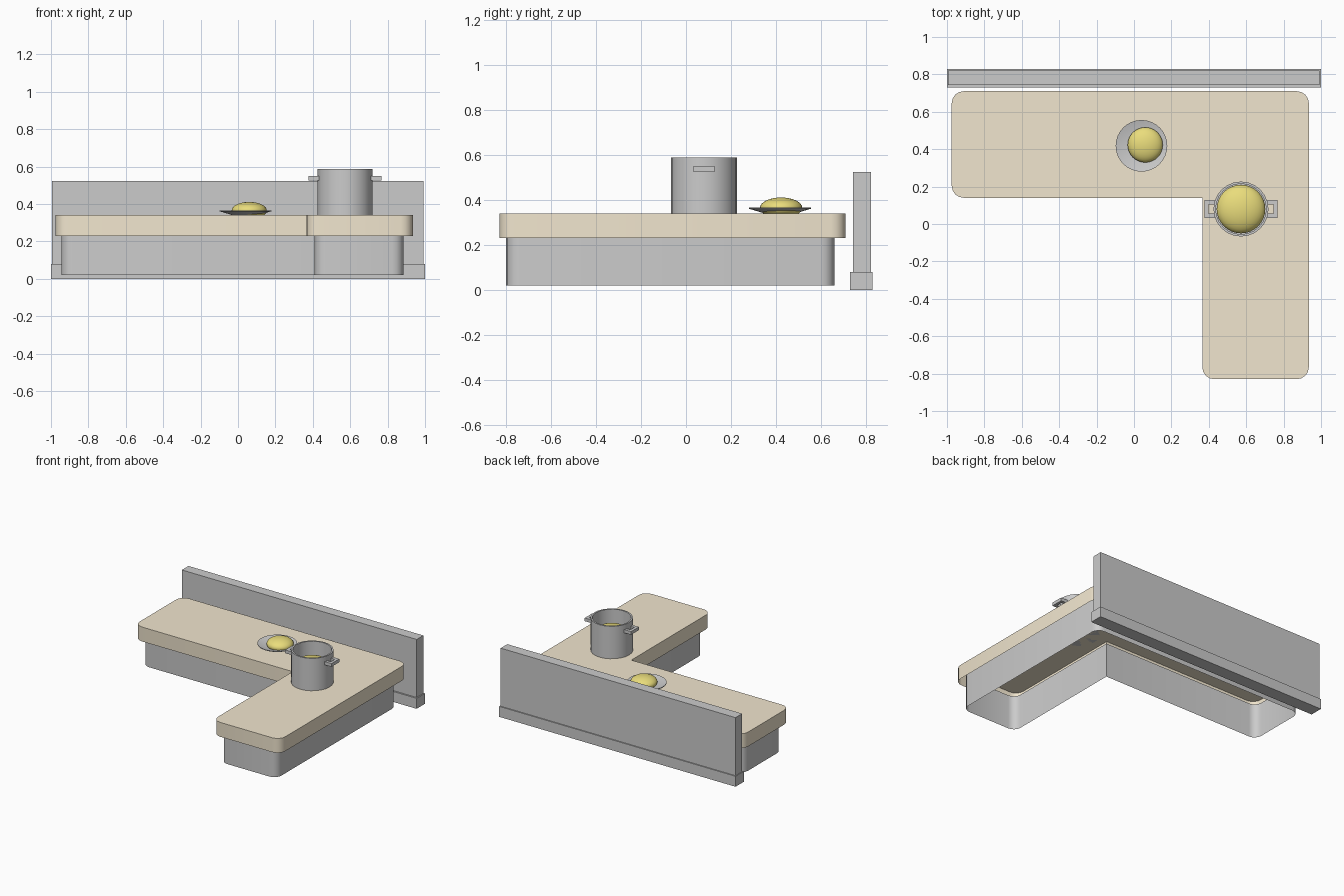
import bpy, bmesh, math
from mathutils import Matrix

if "Cube" in bpy.data.objects:
    bpy.data.objects.remove(bpy.data.objects["Cube"])


def material(name, rgb):
    m = bpy.data.materials.new(name)
    m.diffuse_color = (*rgb, 1)
    m.use_nodes = True
    m.node_tree.nodes["Principled BSDF"].inputs["Base Color"].default_value = m.diffuse_color
    return m


TAN = material("tan_top", (0.88, 0.79, 0.62))
YELLOW = material("yellow_food", (0.82, 0.72, 0.2))


def finish(name, bm, mat=None, smooth=False):
    me = bpy.data.meshes.new(name)
    bm.to_mesh(me)
    bm.free()
    ob = bpy.data.objects.new(name, me)
    bpy.context.collection.objects.link(ob)
    if mat:
        me.materials.append(mat)
    if smooth:
        bpy.ops.object.select_all(action='DESELECT')
        ob.select_set(True)
        bpy.context.view_layer.objects.active = ob
        bpy.ops.object.shade_smooth_by_angle(angle=math.radians(35))
    return ob


def add_box(bm, x0, x1, y0, y1, z0, z1):
    m = Matrix.Translation(((x0 + x1) / 2, (y0 + y1) / 2, (z0 + z1) / 2))
    m = m @ Matrix.Diagonal((x1 - x0, y1 - y0, z1 - z0, 1))
    bmesh.ops.create_cube(bm, size=1, matrix=m)


def box(name, *dims):
    bm = bmesh.new()
    add_box(bm, *dims)
    return finish(name, bm)


def l_shell(name, x0, xi, x1, y0, yi, y1, z0, z1, radius, cap, mat=None):
    """L-shaped wall open underneath; outer corners rounded, inner one sharp."""
    bm = bmesh.new()
    pts = [(x0, yi), (xi, yi), (xi, y0), (x1, y0), (x1, y1), (x0, y1)]
    vs = [bm.verts.new((x, y, z1)) for x, y in pts]
    bm.faces.new(vs)
    bmesh.ops.bevel(bm, geom=[v for i, v in enumerate(vs) if i != 1], offset=radius,
                    segments=4, profile=0.5, affect='VERTICES')
    top = bm.faces[:]
    ext = bmesh.ops.extrude_edge_only(bm, edges=bm.edges[:])
    for v in ext["geom"]:
        if isinstance(v, bmesh.types.BMVert):
            v.co.z = z0
    bmesh.ops.recalc_face_normals(bm, faces=bm.faces[:])
    if not cap:
        bmesh.ops.delete(bm, geom=top, context='FACES_ONLY')
    return finish(name, bm, mat, True)


def lathe(name, profile, cx, cy, steps):
    bm = bmesh.new()
    vs = [bm.verts.new((cx + r, cy, z)) for r, z in profile]
    es = [bm.edges.new(p) for p in zip(vs, vs[1:])]
    bmesh.ops.spin(bm, geom=vs + es, cent=(cx, cy, 0), axis=(0, 0, 1),
                   angle=2 * math.pi, steps=steps)
    bmesh.ops.remove_doubles(bm, verts=bm.verts[:], dist=1e-4)
    bmesh.ops.recalc_face_normals(bm, faces=bm.faces[:])
    return finish(name, bm, None, True)


def food(name, x, y, z, r, h):
    bm = bmesh.new()
    m = Matrix.Translation((x, y, z)) @ Matrix.Diagonal((r, r, h, 1))
    bmesh.ops.create_uvsphere(bm, u_segments=32, v_segments=16, radius=1, matrix=m)
    return finish(name, bm, YELLOW, True)


# Back wall and its skirting
box("back_wall", -0.995, 0.992, 0.742, 0.822, 0.005, 0.524)
box("skirting_board", -1, 1, 0.73, 0.83, 0, 0.08)

# Counter: base shell reaching up into the open-bottomed worktop
l_shell("counter_base", -0.945, 0.41, 0.885, -0.80, 0.19, 0.66, 0.02, 0.285, 0.06, False)
l_shell("worktop", -0.975, 0.365, 0.935, -0.83, 0.14, 0.71, 0.23, 0.34, 0.065, True, TAN)

# Plate with food
lathe("plate", [(0, 0.342), (0.075, 0.342), (0.138, 0.361), (0.138, 0.366),
                (0.075, 0.350), (0, 0.350)], 0.04, 0.418, 32)
food("plate_food", 0.06, 0.423, 0.365, 0.094, 0.046)

# Cooking pot with food
PX, PY = 0.572, 0.08
lathe("pot", [(0, 0.34), (0.147, 0.34), (0.147, 0.588), (0.135, 0.588),
              (0.135, 0.355), (0, 0.355)], PX, PY, 24)
food("pot_food", PX, PY, 0.46, 0.13, 0.062)

# Pot handles: square loops on both sides
for side, label in ((-1, "left"), (1, "right")):
    bm = bmesh.new()
    for a, b, c, d in ((0.175, 0.196, -0.047, 0.047),
                       (0.137, 0.175, -0.047, -0.024),
                       (0.137, 0.175, 0.024, 0.047)):
        xs = sorted((PX + side * a, PX + side * b))
        add_box(bm, xs[0], xs[1], PY + c, PY + d, 0.525, 0.55)
    finish(label + "_pot_handle", bm)
